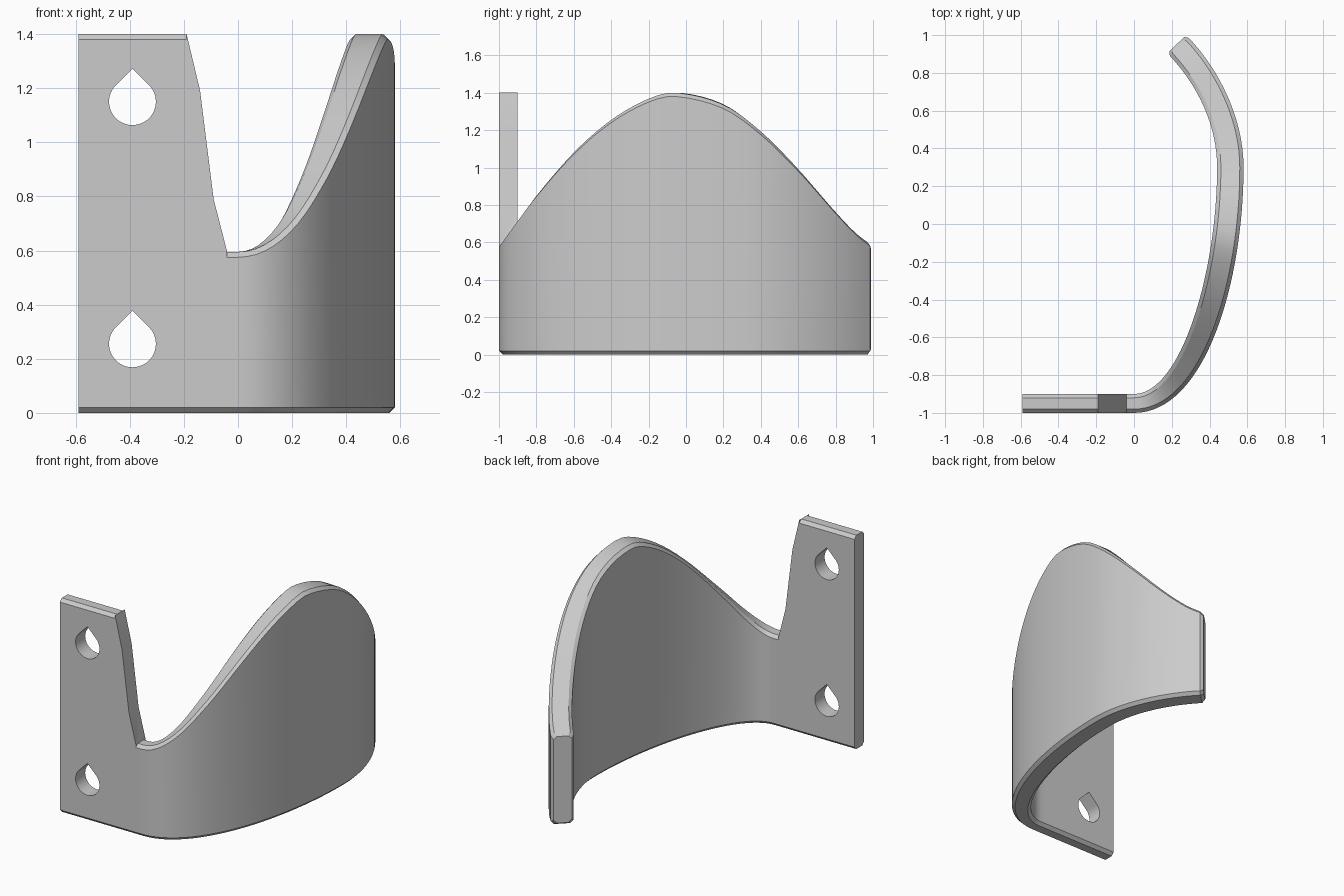
import bpy
import bmesh
import math
from mathutils import Vector
from mathutils.geometry import interpolate_bezier

cube = bpy.data.objects.get("Cube")
if cube:
    bpy.data.objects.remove(cube)

CHAMFER = 0.02

# Material
grey = bpy.data.materials.new("light grey")
grey.use_nodes = True
grey.diffuse_color = (0.6, 0.6, 0.6, 1)
grey.node_tree.nodes["Principled BSDF"].inputs["Base Color"].default_value = (0.6, 0.6, 0.6, 1)


def make_object(name, bm):
    bmesh.ops.recalc_face_normals(bm, faces=bm.faces)
    mesh = bpy.data.meshes.new(name)
    bm.to_mesh(mesh)
    bm.free()
    obj = bpy.data.objects.new(name, mesh)
    bpy.context.collection.objects.link(obj)
    return obj


def path(points, count):
    return interpolate_bezier(*[Vector((x, y, 0)) for x, y in points], count)


# Rim height along the depth of the band
RIM = [(-1, 0.595), (-0.92, 0.705), (-0.8, 0.865), (-0.6, 1.09), (-0.4, 1.26), (-0.2, 1.37),
       (-0.06, 1.4), (0.2, 1.335), (0.4, 1.195), (0.6, 1.0), (0.8, 0.775), (0.92, 0.65), (1, 0.59)]


def rim_height(y):
    i = max(k for k in range(len(RIM) - 1) if k == 0 or RIM[k][0] <= y)

    def slope(k):
        a, b = RIM[max(k - 1, 0)], RIM[min(k + 1, len(RIM) - 1)]
        return (b[1] - a[1]) / (b[0] - a[0])

    (y0, z0), (y1, z1) = RIM[i], RIM[i + 1]
    w = y1 - y0
    t = (y - y0) / w
    return (z0 * (1 + 2 * t) * (1 - t) ** 2 + z1 * t * t * (3 - 2 * t)
            + w * slope(i) * t * (1 - t) ** 2 + w * slope(i + 1) * t * t * (t - 1))


def section(outer, inner, top, top_chamfer=CHAMFER, bottom=0.0):
    """Upright rectangle between two plan points with cut corners."""
    d = (inner - outer).normalized()
    c, b = top_chamfer, CHAMFER
    up = Vector((0, 0, 1))
    return [outer + d * b + up * bottom, outer + up * (bottom + b),
            outer + up * (top - c), outer + d * c + up * top,
            inner - d * c + up * top, inner + up * (top - c),
            inner + up * (bottom + b), inner - d * b + up * bottom]


# Flat mounting plate with its sloping shoulder
sections = []
for x, top, chamfer in [(-0.59, 1.4, CHAMFER), (-0.19, 1.4, CHAMFER), (-0.19, 1.4, 0),
                        (-0.14, 1.19, 0), (-0.09, 0.79, 0), (-0.04, 0.595, 0),
                        (-0.04, 0.595, CHAMFER)]:
    sections.append(section(Vector((x, -1, 0)), Vector((x, -0.9, 0)), top, chamfer))

# Curved band, thickening towards its free end
outer = path([(0, -1), (0.38, -1), (0.58, -0.3), (0.58, 0.3)], 33)
outer += path([(0.58, 0.3), (0.58, 0.57), (0.44, 0.83), (0.29, 0.985)], 17)[1:]
inner = path([(0, -0.9), (0.25, -0.9), (0.44, -0.25), (0.44, 0.3)], 33)
inner += path([(0.44, 0.3), (0.44, 0.52), (0.34, 0.73), (0.19, 0.89)], 17)[1:]
for o, i in zip(outer, inner):
    sections.append(section(o, i, rim_height(o.y)))

# Bevelled free end
o, i = outer[-1], inner[-1]
forward = (o - outer[-2]).normalized() * CHAMFER
inset = (i - o).normalized() * CHAMFER * 0.7
sections.append(section(o + forward + inset, i + forward - inset,
                        rim_height(o.y) - CHAMFER, CHAMFER, CHAMFER * 0.7))

bm = bmesh.new()
rings = [[bm.verts.new(p) for p in s] for s in sections]
for a, b in zip(rings, rings[1:]):
    for k in range(8):
        n = (k + 1) % 8
        bm.faces.new((a[k], a[n], b[n], b[k]))
bm.faces.new(rings[0])
bm.faces.new(rings[-1])
bmesh.ops.remove_doubles(bm, verts=bm.verts, dist=0.0001)
bmesh.ops.dissolve_degenerate(bm, dist=0.0001, edges=bm.edges)
bracket = make_object("curved_bracket", bm)
bracket.data.materials.append(grey)

# Teardrop screw holes
RADIUS = 0.0865
cutters = []
for z in (0.255, 1.15):
    bm = bmesh.new()
    outline = [(0, RADIUS * math.sqrt(2))]
    for k in range(37):
        a = math.radians(135 + 270 * k / 36)
        outline.append((RADIUS * math.cos(a), RADIUS * math.sin(a)))
    face = bm.faces.new([bm.verts.new((-0.39 + x, -1.1, z + h)) for x, h in outline])
    extruded = bmesh.ops.extrude_face_region(bm, geom=[face])["geom"]
    bmesh.ops.translate(bm, vec=(0, 0.3, 0),
                        verts=[g for g in extruded if isinstance(g, bmesh.types.BMVert)])
    cutter = make_object("screw_hole_cutter", bm)
    cutter.data.materials.append(grey)
    cutter.hide_render = True
    cutters.append(cutter)
    cut = bracket.modifiers.new("screw_hole", 'BOOLEAN')
    cut.operation = 'DIFFERENCE'
    cut.solver = 'EXACT'
    cut.object = cutter

# Apply the holes, then shade
bpy.ops.object.select_all(action='DESELECT')
bracket.select_set(True)
bpy.context.view_layer.objects.active = bracket
for name in [m.name for m in bracket.modifiers]:
    bpy.ops.object.modifier_apply(modifier=name)
for cutter in cutters:
    bpy.data.objects.remove(cutter)
bpy.ops.object.shade_smooth_by_angle(angle=math.radians(30))
